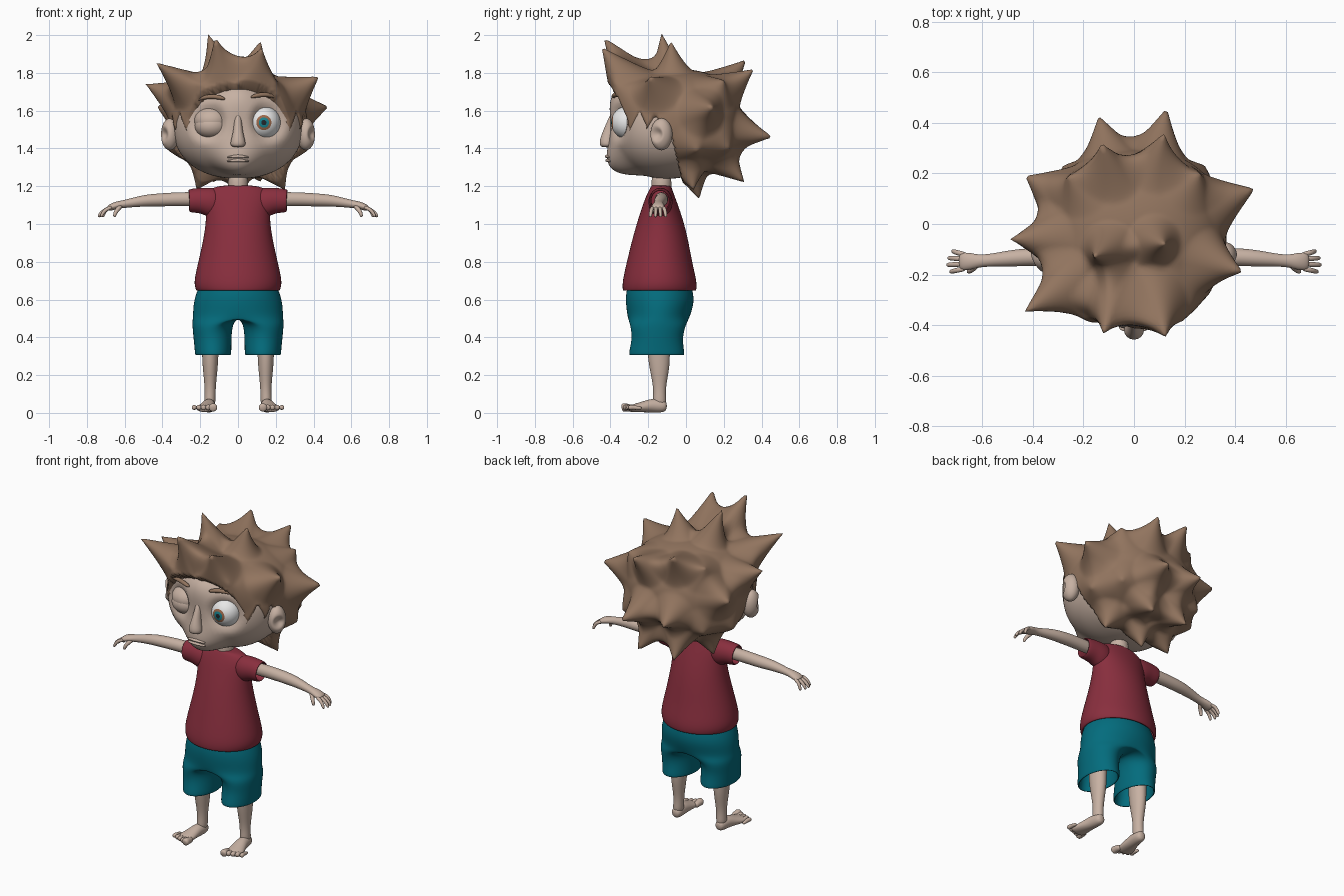
import bpy, bmesh, math
from mathutils import Vector as V

if "Cube" in bpy.data.objects:
    bpy.data.objects.remove(bpy.data.objects["Cube"])


def material(name, *rgb):
    m = bpy.data.materials.new(name)
    m.use_nodes = True
    m.diffuse_color = (*rgb, 1)
    m.node_tree.nodes["Principled BSDF"].inputs["Base Color"].default_value = (*rgb, 1)
    return m


SKIN = material("skin", .57, .44, .365)
HAIR = material("brown hair", .285, .175, .113)
SHIRT = material("dark red cloth", .25, .028, .048)
SHORTS = material("teal cloth", .001, .15, .205)
WHITE = material("eye white", .8, .8, .8)
RUST = material("rust iris", .33, .14, .07)
TEAL = material("teal iris", .01, .22, .27)
BLACK = material("pupil black", .015, .02, .025)


def finish(name, bm, *mats):
    bmesh.ops.recalc_face_normals(bm, faces=bm.faces)
    me = bpy.data.meshes.new(name)
    bm.to_mesh(me)
    bm.free()
    for m in mats:
        me.materials.append(m)
    for p in me.polygons:
        p.use_smooth = True
    ob = bpy.data.objects.new(name, me)
    bpy.context.collection.objects.link(ob)
    return ob


def soften(ob, thickness=0):
    if thickness:
        ob.modifiers.new("cloth", 'SOLIDIFY').thickness = thickness
    sub = ob.modifiers.new("smooth", 'SUBSURF')
    sub.levels = sub.render_levels = 2


def bridge(bm, rings):
    for r, s in zip(rings, rings[1:]):
        for k in range(len(r)):
            bm.faces.new((r[k], r[k - 1], s[k - 1], s[k]))


def loft(name, mat, pts, ref=(0, 1, 0), sides=12, hollow=False):
    """Smooth tube through points of x, y, z and two section radii."""
    bm = bmesh.new()
    rings, ref = [], V(ref)
    angles = [math.tau * k / sides for k in range(sides)]
    for i, (x, y, z, a, b) in enumerate(pts):
        t = (V(pts[min(i + 1, len(pts) - 1)][:3]) - V(pts[max(i - 1, 0)][:3])).normalized()
        u = t.cross(ref).normalized()
        w = u.cross(t)
        rings.append([bm.verts.new(V((x, y, z)) + u * a * math.cos(q) + w * b * math.sin(q))
                      for q in angles])
    bridge(bm, rings)
    bm.faces.new(rings[0])
    if not hollow:
        bm.faces.new(rings[-1])
    soften(finish(name, bm, mat), .012 if hollow else 0)


def both(name, mat, pts, **kw):
    """Left part and its mirror image."""
    for side, s in (("left", 1), ("right", -1)):
        loft(side + "_" + name, mat, [(s * p[0], *p[1:]) for p in pts], **kw)


def blob(name, mat, centre, radii, power=2, pulls=(), falloff=(2, 2), detail=4, inset=None):
    """Rounded body; each pull drags the surface to a tip: x, y, z, width."""
    bm = bmesh.new()
    bmesh.ops.create_icosphere(bm, subdivisions=detail, radius=1)
    c = V(centre)

    def surface(d):
        return d / sum(abs(d[i] / radii[i]) ** power for i in range(3)) ** (1 / power)

    tips = []
    for x, y, z, width in pulls:
        t = V((x, y, z)) - c
        d = t.normalized()
        tips.append((d, t - surface(d), width))
    for v in bm.verts:
        d = v.co.normalized()
        p = surface(d)
        move = V()
        for td, shift, width in tips:
            a = d.angle(td, 0)
            if a < width:
                move += shift * (1 - (a / width) ** falloff[0]) ** falloff[1]
        sunk = inset(p + c) if inset else 0
        v.co = c + p * (1 - .3 * sunk) + move * (1 - sunk)
    return finish(name, bm, mat)


# Head with eye sockets, upright forehead and full chin
blob("head", SKIN, (0, -.1, 1.52), (.345, .3, .28), 2.2, detail=5, pulls=[
    (.135, -.32, 1.535, .4), (-.135, -.32, 1.535, .4),
    (0, -.4, 1.3, .58), (0, -.385, 1.69, .5)])
loft("nose", SKIN, [(0, -.37, 1.6, .018, .02), (0, -.39, 1.54, .02, .028),
                    (0, -.412, 1.47, .03, .036), (0, -.42, 1.43, .044, .042),
                    (0, -.418, 1.405, .038, .036)])
loft("neck", SKIN, [(0, -.13, z, .055, .055) for z in (1.12, 1.2, 1.28)])
for side, s in (("left", 1), ("right", -1)):
    blob(side + "_ear", SKIN, (s * .36, -.13, 1.475), (.048, .058, .085),
         pulls=[(s * .38, -.145, 1.475, .9)])

# Lips
for name, z, y in (("upper_lip", 1.359, -.418), ("lower_lip", 1.338, -.416)):
    loft(name, SKIN, [(x, y + 4 * x * x, z - abs(x) * .1, .011 - abs(x) * .1, .014)
                      for x in (-.06, -.03, 0, .03, .06)], sides=8)

# Open eye: colour bands around the axis that points forward
bm = bmesh.new()
bmesh.ops.create_uvsphere(bm, u_segments=40, v_segments=40, radius=.088)
for f in bm.faces:
    angle = math.degrees(f.calc_center_median().angle(V((0, 0, 1))))
    f.material_index = sum(angle < limit for limit in (27, 18, 8))
for v in bm.verts:
    v.co = (v.co.x + .137, -v.co.z - .308, v.co.y + 1.537)
finish("left_eyeball", bm, WHITE, RUST, TEAL, BLACK)

# Closed eye: upper and lower lids
blob("closed_upper_lid", SKIN, (-.14, -.298, 1.548), (.092, .085, .072))
blob("closed_lower_lid", SKIN, (-.14, -.303, 1.52), (.09, .083, .07))

# Eyebrows
for side, s, lift in (("left", 1, .01), ("right", -1, 0)):
    loft(side + "_eyebrow", HAIR,
         [(s * x, y, z + lift, a, .014) for x, y, z, a in
          ((.065, -.384, 1.66, .008), (.11, -.38, 1.675, .015),
           (.17, -.357, 1.675, .013), (.24, -.317, 1.65, .005))], sides=8)

# Hair: one mass with spikes, drawn in below the hairline
HAIRLINE = [(-.6, 1.735), (-.35, 1.715), (-.3, 1.48), (-.25, 1.6), (-.21, 1.5),
            (-.17, 1.58), (-.08, 1.46), (-.02, 1.22), (.01, .7)]


def below_hairline(p):
    for (y0, z0), (y1, z1) in zip(HAIRLINE, HAIRLINE[1:]):
        if y0 <= p.y < y1:
            depth = z0 + (z1 - z0) * (p.y - y0) / (y1 - y0) - p.z
            return min(1, max(0, depth / .035))
    return 0


TIPS = [(-.12, -.42, 1.98), (.12, -.42, 1.92), (-.16, -.13, 2.01), (.12, -.08, 1.97),
        (-.13, .32, 1.87), (.12, .36, 1.82), (-.14, .43, 1.48), (.13, .46, 1.46),
        (-.43, -.34, 1.85), (.43, -.19, 1.78), (-.49, -.06, 1.74), (.48, .14, 1.62),
        (-.43, .19, 1.62), (-.37, .06, 1.39), (.37, .06, 1.39), (-.13, .31, 1.22),
        (.12, .31, 1.22), (-.22, .04, 1.18), (.25, .04, 1.18), (0, .07, 1.13),
        (.28, .23, 1.4), (-.28, .23, 1.4), (.26, .2, 1.76), (-.26, .19, 1.79)]
FRINGE = [(0, -.41, 1.75, .6), (.2, -.37, 1.74, .5), (-.2, -.37, 1.74, .5)]
blob("spiky_hair", HAIR, (0, -.05, 1.54), (.365, .345, .28), 2.3, detail=6, falloff=(1, 1.5),
     pulls=[(*t, .38) for t in TIPS] + FRINGE, inset=below_hairline)

# Shirt body and sleeves
loft("shirt", SHIRT, [
    (0, -.13, 1.205, .055, .05), (0, -.13, 1.197, .14, .055), (0, -.135, 1.15, .18, .076),
    (0, -.135, 1.07, .168, .106), (0, -.135, .95, .178, .143), (0, -.14, .8, .213, .175),
    (0, -.14, .7, .237, .199), (0, -.14, .66, .23, .199), (0, -.14, .645, .222, .196)],
    sides=20, hollow=True)
both("sleeve", SHIRT, [(.08, -.135, 1.1, .06, .05), (.13, -.135, 1.112, .085, .068),
                       (.175, -.135, 1.122, .074, .066), (.21, -.135, 1.125, .069, .062),
                       (.262, -.137, 1.123, .064, .06)], hollow=True)

# Shorts: half a waist that runs into one leg, mirrored
bm = bmesh.new()
rings = []
for z, cx, cy, rx, ry in (
        (.69, 0, -.14, .2, .165), (.64, 0, -.14, .222, .18), (.58, 0, -.138, .24, .184),
        (.505, 0, -.145, .242, .166), (.47, .136, -.148, .108, .15),
        (.4, .135, -.152, .102, .134), (.33, .132, -.155, .098, .147),
        (.305, .132, -.155, .097, .149)):
    angles = [math.tau * k / 20 for k in range(20)]
    rings.append([bm.verts.new((max(0, cx + rx * math.cos(q)), cy + ry * math.sin(q), z))
                  for q in angles])
bridge(bm, rings)
middle = [f for f in bm.faces if all(v.co.x < .001 for v in f.verts)]
bmesh.ops.delete(bm, geom=middle, context='FACES')
shorts = finish("shorts", bm, SHORTS)
shorts.modifiers.new("mirror", 'MIRROR')
soften(shorts, .012)

# Arms and hands
both("arm", SKIN, [
    (.18, -.132, 1.13, .04, .036), (.3, -.13, 1.133, .038, .036), (.42, -.13, 1.127, .036, .037),
    (.5, -.137, 1.124, .032, .033), (.6, -.146, 1.106, .021, .022), (.64, -.147, 1.1, .021, .034),
    (.675, -.148, 1.088, .019, .037), (.69, -.148, 1.08, .012, .033)])
for i, finger in enumerate(("first", "middle", "ring", "little")):
    y = (i - 1.5) * .021
    reach = (.73, .742, .738, .722)[i]
    both(finger + "_finger", SKIN, [
        (.665, y * .9 - .148, 1.09, .011, .011), (.7, y * 1.1 - .148, 1.078, .011, .011),
        (reach - .012, y * 1.25 - .148, 1.055, .01, .01),
        (reach - .004, y * 1.3 - .148, 1.035, .008, .008)], sides=8)
both("thumb", SKIN, [(.615, -.155, 1.1, .014, .014), (.638, -.178, 1.078, .013, .013),
                     (.652, -.188, 1.055, .011, .011), (.655, -.188, 1.036, .008, .008)],
     ref=(0, 0, 1), sides=8)

# Legs, feet and toes
both("leg", SKIN, [
    (.145, -.145, .45, .055, .065), (.147, -.145, .32, .045, .062), (.147, -.14, .24, .042, .056),
    (.147, -.14, .15, .031, .036), (.148, -.14, .09, .03, .034), (.15, -.14, .03, .032, .04)])
both("foot", SKIN, [
    (.15, -.1, .034, .024, .026), (.15, -.13, .036, .034, .036), (.155, -.18, .04, .036, .039),
    (.163, -.23, .031, .045, .029), (.172, -.28, .024, .054, .022), (.175, -.305, .021, .048, .016)],
     ref=(0, 0, 1))
for i, toe in enumerate(("big", "second", "third", "fourth", "little")):
    x, r = .13 + .025 * i, (.026, .018, .017, .016, .015)[i]
    y = -.318 + .009 * i
    both(toe + "_toe", SKIN, [
        (x, y + .05, .024, r * .7, r * .7), (x, y + .01, .028, r * .8, r * .8),
        (x + .002, y - .008, .03, r, r), (x + .003, y - .024, .026, r * .8, r * .8)],
        ref=(0, 0, 1), sides=8)
